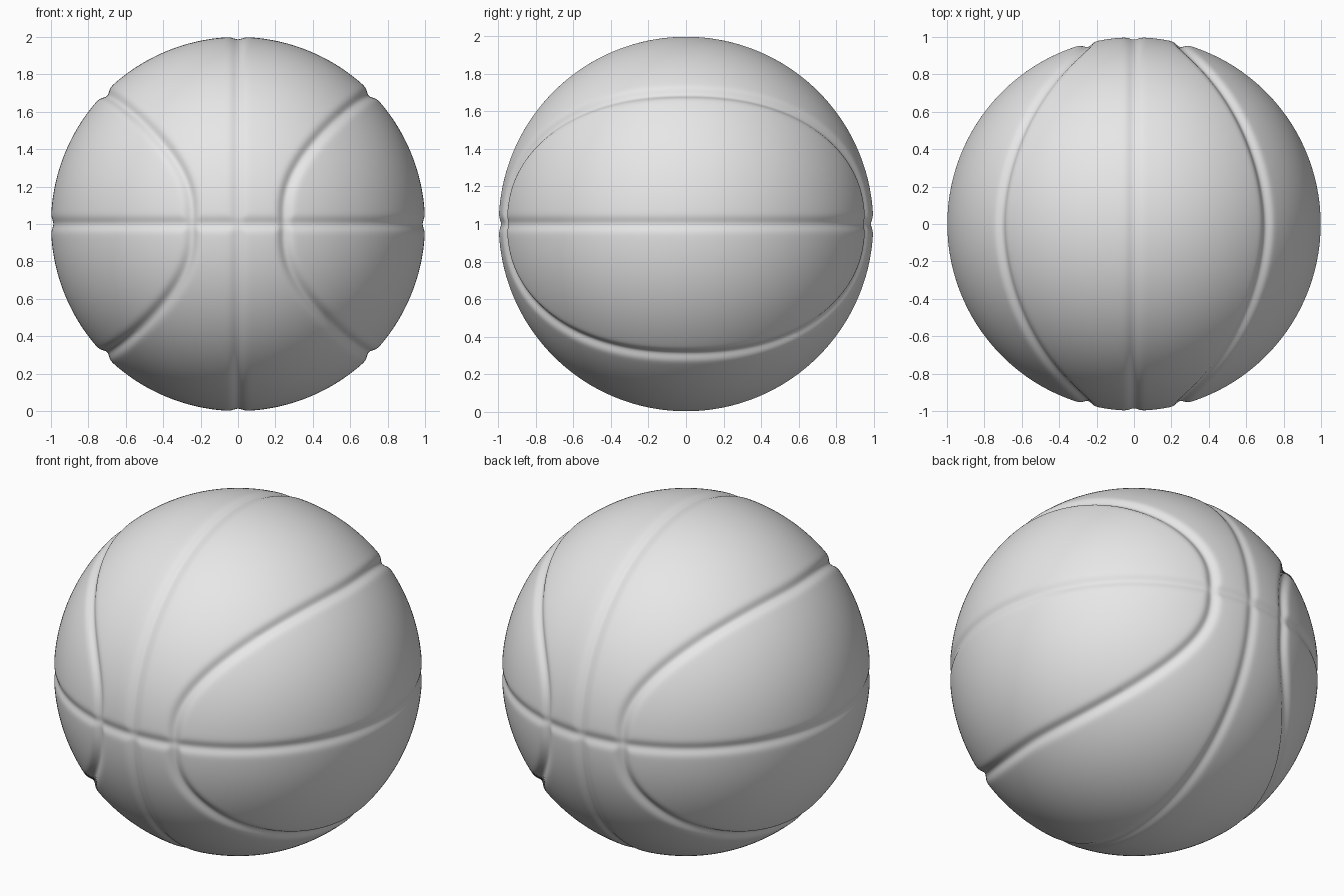
import bpy
import bmesh
import math
from mathutils import Vector
from mathutils.kdtree import KDTree

cube = bpy.data.objects.get("Cube")
if cube:
    bpy.data.objects.remove(cube, do_unlink=True)

SEGMENTS = 144       # grid divisions per cube-sphere side
GROOVE = 0.031       # groove half-width
STRAIGHT_DEPTH = 0.013
CURVED_DEPTH = 0.021


def signed_power(value, exponent):
    return math.copysign(abs(value) ** exponent, value)


# Curved side seams: a rounded oval projected onto both sides of the ball
def side_seams(samples=3000, half_length=0.968, half_height=0.7, fullness=2.25):
    tree = KDTree(samples * 2)
    for i in range(samples):
        angle = math.tau * i / samples
        y = half_length * signed_power(math.cos(angle), 2 / fullness)
        z = half_height * signed_power(math.sin(angle), 2 / fullness)
        x = math.sqrt(1 - y * y - z * z)
        tree.insert((x, y, z), 2 * i)
        tree.insert((-x, y, z), 2 * i + 1)
    tree.balance()
    return tree


def groove(distance, depth):
    return depth * math.exp(-(distance / GROOVE) ** 2)


# Ball: an evenly spaced cube-sphere with the seams pressed in
seams = side_seams()
bm = bmesh.new()
bmesh.ops.create_cube(bm, size=2)
bmesh.ops.subdivide_edges(bm, edges=bm.edges[:], cuts=SEGMENTS - 1, use_grid_fill=True)
for v in bm.verts:
    n = Vector([math.tan(c * math.pi / 4) for c in v.co]).normalized()
    depth = math.hypot(
        groove(n.x, STRAIGHT_DEPTH),                 # vertical seam
        groove(n.z, STRAIGHT_DEPTH),                 # horizontal seam
        groove(seams.find(n)[2], CURVED_DEPTH))      # curved side seams
    v.co = n * (1 - depth) + Vector((0, 0, 1))
for f in bm.faces:
    f.smooth = True

mesh = bpy.data.meshes.new("ball")
bm.to_mesh(mesh)
bm.free()
ball = bpy.data.objects.new("ball", mesh)
bpy.context.collection.objects.link(ball)

# Plain grey surface
grey = bpy.data.materials.new("light grey")
grey.use_nodes = True
colour = (0.8, 0.8, 0.8, 1)
grey.diffuse_color = colour
grey.node_tree.nodes["Principled BSDF"].inputs["Base Color"].default_value = colour
mesh.materials.append(grey)
